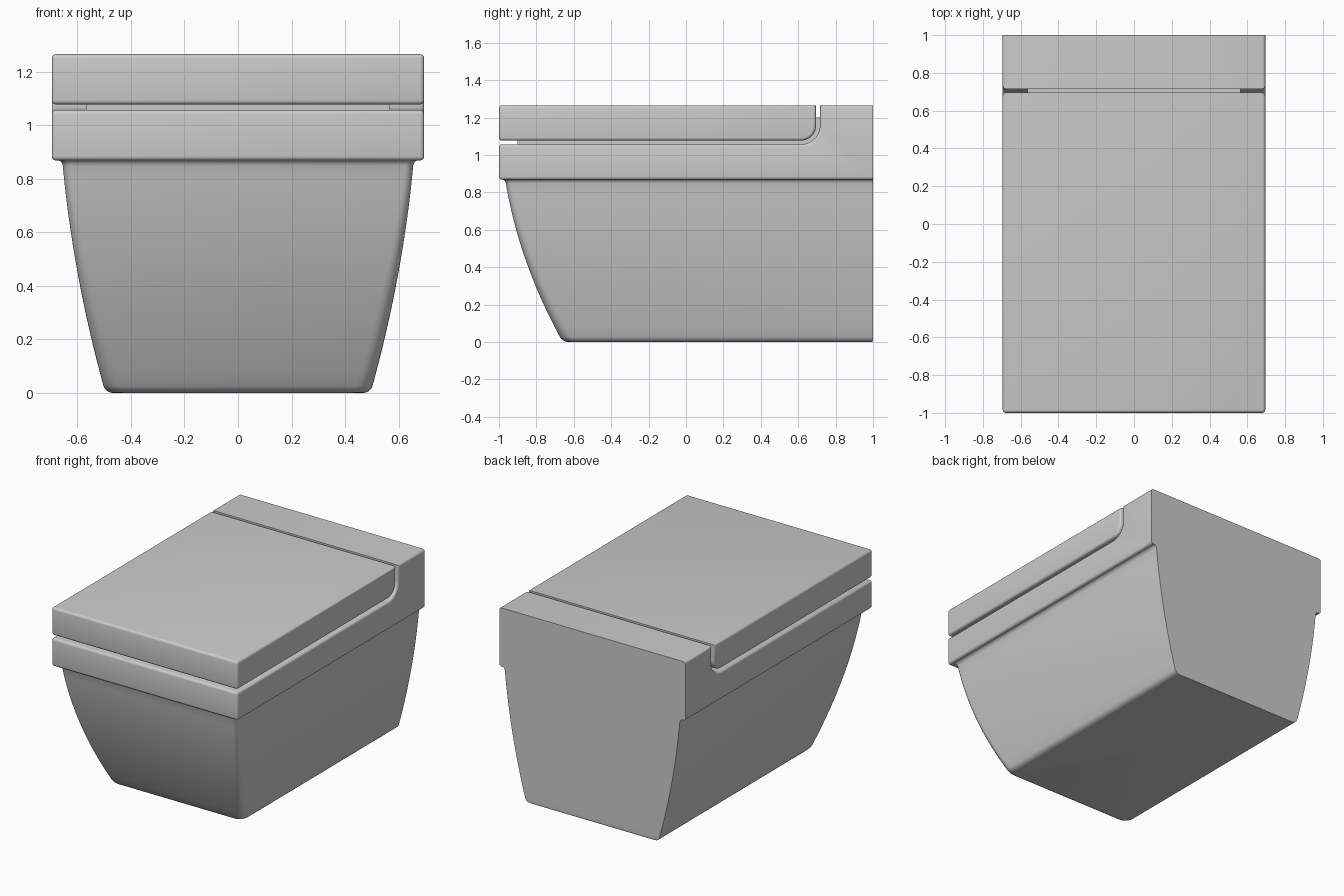
import bpy, bmesh, math

if "Cube" in bpy.data.objects:
    bpy.data.objects.remove(bpy.data.objects["Cube"])

HALF = 0.695  # half width of lid and rim


def finish(name, bm):
    bmesh.ops.recalc_face_normals(bm, faces=bm.faces)
    me = bpy.data.meshes.new(name)
    bm.to_mesh(me)
    bm.free()
    ob = bpy.data.objects.new(name, me)
    bpy.context.collection.objects.link(ob)
    bpy.ops.object.select_all(action='DESELECT')
    bpy.context.view_layer.objects.active = ob
    ob.select_set(True)
    bpy.ops.object.shade_smooth_by_angle(angle=math.radians(35))
    return ob


def arc(cy, cz, r, a0, a1, n=10):
    return [(cy + r * math.cos(math.radians(a0 + (a1 - a0) * i / n)),
             cz + r * math.sin(math.radians(a0 + (a1 - a0) * i / n))) for i in range(n + 1)]


def extrude_side(name, profile, half, bevel=0.0):
    """Extrude a y-z profile across x and round the sharp exposed edges."""
    bm = bmesh.new()
    f = bm.faces.new([bm.verts.new((-half, y, z)) for y, z in profile])
    ext = bmesh.ops.extrude_face_region(bm, geom=[f])
    moved = [v for v in ext['geom'] if isinstance(v, bmesh.types.BMVert)]
    bmesh.ops.translate(bm, verts=moved, vec=(2 * half, 0, 0))
    bmesh.ops.recalc_face_normals(bm, faces=bm.faces)
    if bevel:
        def keep_sharp(e):
            wall = all(v.co.y > 0.999 for v in e.verts)
            slot = all(abs(v.co.y - 0.705) < 0.02 and v.co.z > 1.26 for v in e.verts)
            return wall or slot
        edges = [e for e in bm.edges
                 if e.calc_face_angle(0) > math.radians(40) and not keep_sharp(e)]
        bmesh.ops.bevel(bm, geom=edges, offset=bevel, segments=4, profile=0.5,
                        affect='EDGES', clamp_overlap=False)
    return finish(name, bm)


# Rim with raised rear block
extrude_side("rim_and_rear_block",
             [(-1, 0.868), (-1, 1.057)] + arc(0.616, 1.157, 0.1, -90, 0)
             + [(0.716, 1.265), (1, 1.265), (1, 0.868)], HALF, 0.016)

# Closed lid
extrude_side("lid",
             [(-1, 1.265), (-1, 1.077)] + arc(0.615, 1.157, 0.08, -90, 0)
             + [(0.695, 1.265)], HALF, 0.016)

# Recessed seat core that closes the gap inside
extrude_side("seat_core", [(-0.9, 1.0), (-0.9, 1.2), (0.76, 1.2), (0.76, 1.0)], 0.565)


# Bowl: lofted sections, flat at the wall, curved at front and sides
def section(z, grow):
    d = 0.86 - z
    w = 0.655 - 0.092 * d - 0.11 * d * d + grow
    f = -0.965 + 0.16 * d + 0.227 * d * d - grow
    r = 0.03 + 0.03 * max(d, 0) / 0.86
    back = 1.0 + min(grow, 0) * 0.15
    left = arc(-w + r, f + r, r, 180, 270, 6)
    right = arc(w - r, f + r, r, 270, 360, 6)
    return [(x, y, z) for x, y in [(-w, back)] + left + right + [(w, back)]]


levels = [(0, -0.028), (0.003, -0.016), (0.009, -0.007), (0.017, -0.002), (0.028, 0)]
levels += [(0.028 + (0.848 - 0.028) * i / 16, 0) for i in range(1, 17)]
levels += [(0.858, 0.002), (0.865, 0.007), (0.872, 0.018)]
bm = bmesh.new()
rings = [[bm.verts.new(p) for p in section(z, g)] for z, g in levels]
for a, b in zip(rings, rings[1:]):
    for i in range(len(a)):
        j = (i + 1) % len(a)
        bm.faces.new((a[i], a[j], b[j], b[i]))
bm.faces.new(rings[0][::-1])
bm.faces.new(rings[-1])
finish("bowl", bm)
